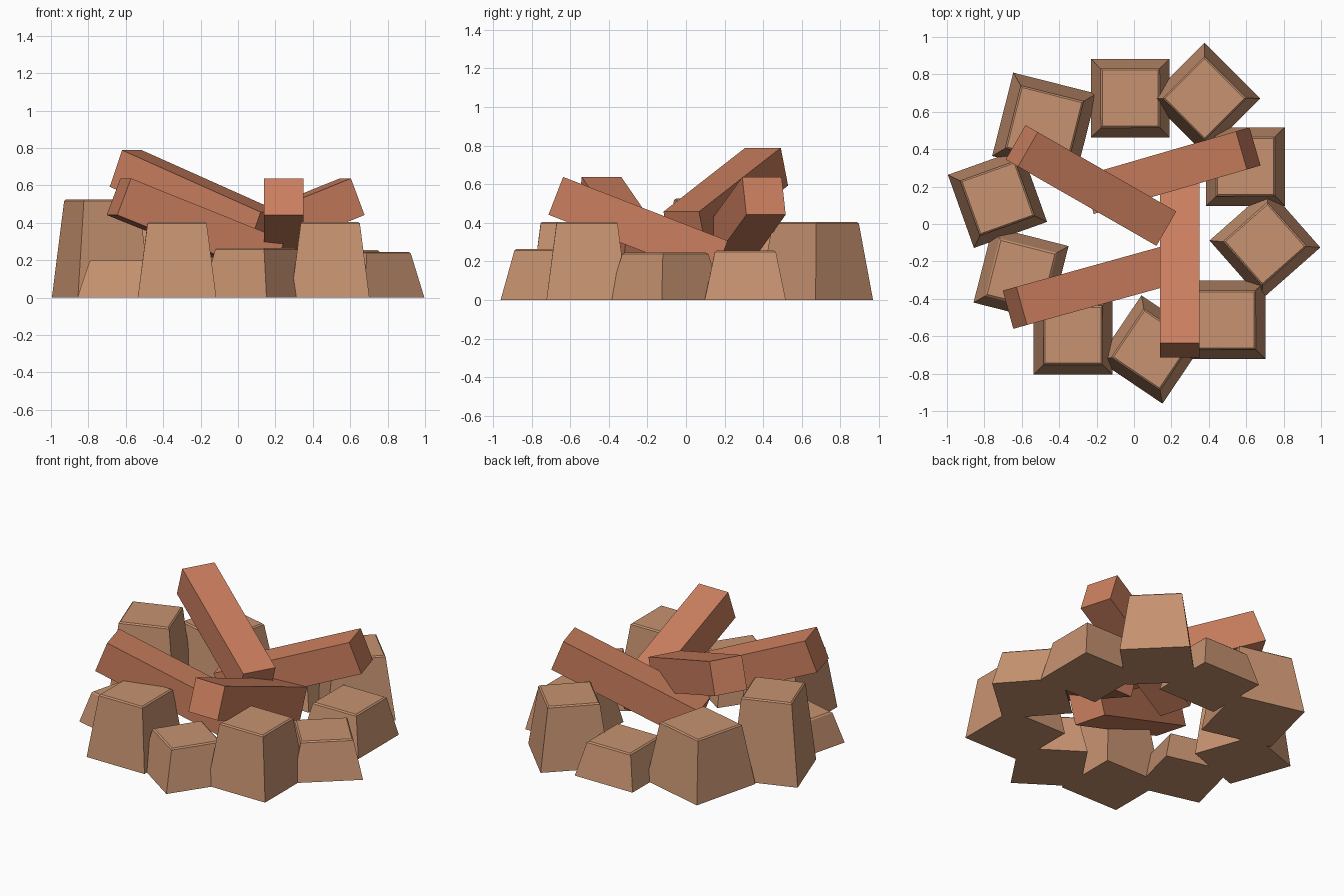
import bpy, bmesh
from math import radians
from mathutils import Matrix

cube = bpy.data.objects.get("Cube")
if cube:
    bpy.data.objects.remove(cube, do_unlink=True)


def make_material(name, color):
    mat = bpy.data.materials.new(name)
    mat.use_nodes = True
    mat.diffuse_color = color
    mat.node_tree.nodes["Principled BSDF"].inputs["Base Color"].default_value = color
    return mat


def finish(name, bm, mat):
    mesh = bpy.data.meshes.new(name)
    bm.to_mesh(mesh)
    bm.free()
    mesh.materials.append(mat)
    obj = bpy.data.objects.new(name, mesh)
    bpy.context.collection.objects.link(obj)
    return obj


def make_stone(name, x, y, turn, size, height):
    """Square block tapering to three quarters width, with a thin chamfer on top."""
    bm = bmesh.new()
    bmesh.ops.create_cube(bm, size=1)
    for v in bm.verts:
        taper = 0.75 if v.co.z > 0 else 1
        v.co.x *= size * taper
        v.co.y *= size * taper
        v.co.z = (v.co.z + 0.5) * height
    rim = [e for e in bm.edges if all(v.co.z > height / 2 for v in e.verts)]
    bmesh.ops.bevel(bm, geom=rim, offset=0.008, segments=1, affect='EDGES')
    obj = finish(name, bm, stone_tan)
    obj.location = (x, y, 0)
    obj.rotation_euler.z = radians(turn)


def make_log(name, center, heading):
    """Square beam sloping down toward its heading."""
    bm = bmesh.new()
    bmesh.ops.create_cube(bm, size=1, matrix=Matrix.Diagonal((0.915, 0.212, 0.21, 1)))
    obj = finish(name, bm, wood_brown)
    obj.location = center
    obj.rotation_euler = (0, radians(21.2), radians(heading))


stone_tan = make_material("stone tan", (0.57, 0.29, 0.163, 1))
wood_brown = make_material("wood brown", (0.60, 0.212, 0.113, 1))

# Ring of stones: x, y, turn, width, height
stones = [
    (-0.02, 0.673, 0, 0.42, 0.22),
    (0.378, 0.672, 45, 0.42, 0.405),
    (0.596, 0.307, 0, 0.42, 0.255),
    (0.70, -0.107, 41.4, 0.42, 0.245),
    (0.493, -0.513, 0, 0.42, 0.405),
    (0.096, -0.671, -34, 0.417, 0.265),
    (-0.326, -0.595, 0, 0.42, 0.405),
    (-0.604, -0.269, -14.3, 0.418, 0.20),
    (-0.73, 0.137, 19.6, 0.415, 0.525),
    (-0.479, 0.53, -14.2, 0.46, 0.39),
]
for i, stone in enumerate(stones, 1):
    make_stone(f"ring_stone_{i}", *stone)

# Leaning logs
make_log("front_log", (0.245, -0.248, 0.374), 90)
make_log("right_log", (-0.226, -0.334, 0.374), 15.5)
make_log("left_log", (0.201, 0.285, 0.374), 196.2)
make_log("top_log", (-0.23, 0.206, 0.525), -29.8)
